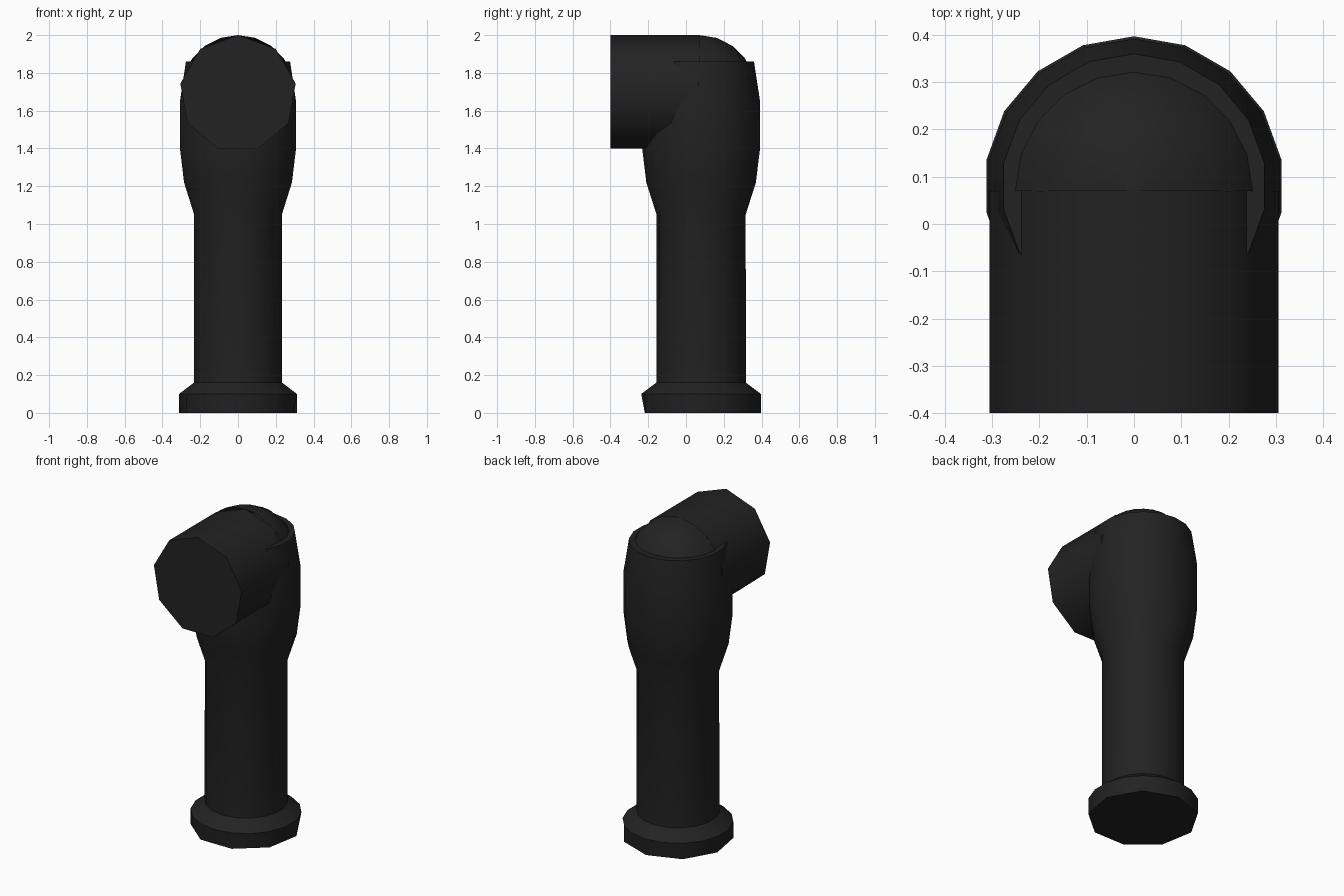
import bpy
import math
from math import cos, sin, pi

cube = bpy.data.objects.get("Cube")
if cube:
    bpy.data.objects.remove(cube, do_unlink=True)

black = bpy.data.materials.new("matte_black")
black.use_nodes = True
colour = (0.016, 0.016, 0.016, 1)
black.diffuse_color = colour
bsdf = black.node_tree.nodes["Principled BSDF"]
bsdf.inputs["Base Color"].default_value = colour
bsdf.inputs["Roughness"].default_value = 0.8


def loft(name, rings, sharp, closed=True):
    """Skin equal-length rings of points and cap both ends."""
    n = len(rings[0])
    verts = [p for ring in rings for p in ring]
    faces = []
    for r in range(len(rings) - 1):
        for i in range(n if closed else n - 1):
            j = (i + 1) % n
            faces.append((r * n + i, r * n + j, (r + 1) * n + j, (r + 1) * n + i))
    if closed:
        faces.append(tuple(reversed(range(n))))
        faces.append(tuple(range(len(verts) - n, len(verts))))
    mesh = bpy.data.meshes.new(name)
    mesh.from_pydata(verts, [], faces)
    mesh.validate()
    mesh.materials.append(black)
    obj = bpy.data.objects.new(name, mesh)
    bpy.context.collection.objects.link(obj)
    bpy.ops.object.select_all(action="DESELECT")
    obj.select_set(True)
    bpy.context.view_layer.objects.active = obj
    bpy.ops.object.shade_smooth_by_angle(angle=math.radians(sharp))
    return obj


def circle(radius, z, y, sides):
    turns = [pi / 2 + 2 * pi * i / sides for i in range(sides)]
    return [(radius * cos(a), y + radius * sin(a), z) for a in turns]


def coarse(ring):
    """Flatten every other point onto its neighbours' chord."""
    n = len(ring)
    return [p if i % 2 == 0 else
            tuple((a + b) / 2 for a, b in zip(ring[i - 1], ring[(i + 1) % n]))
            for i, p in enumerate(ring)]


# Upright body: foot flange, shaft and swollen head
AXIS_Y = 0.08
profile = [(0.317, 0), (0.317, 0.10), (0.237, 0.16), (0.236, 1.05),
           (0.29, 1.22), (0.312, 1.40), (0.312, 1.65), (0.28, 1.86)]
rings = [circle(r, z, AXIS_Y, 18) for r, z in profile]
rings[0] = coarse(rings[0])
loft("upright_body", rings, 35)

# Nine-sided horizontal barrel with a closed front
TUBE_Z, TUBE_R, ELBOW_Y = 1.69, 0.31, 0.07
barrel = []
for y in (-0.4, ELBOW_Y):
    barrel.append([(x, y, TUBE_Z + h) for x, h, _ in circle(TUBE_R, 0, 0, 9)])
loft("front_barrel", barrel, 45)

# Rounded elbow behind the barrel, a half dome facing back
dome = []
for step in range(6):
    lift = pi / 2 * step / 5
    r = max(0.3 * cos(lift), 0.0005)
    dome.append([(r * cos(pi * i / 10), ELBOW_Y + r * sin(pi * i / 10),
                  1.7 + 0.3 * sin(lift)) for i in range(11)])
loft("elbow_dome", dome, 45, closed=False)
